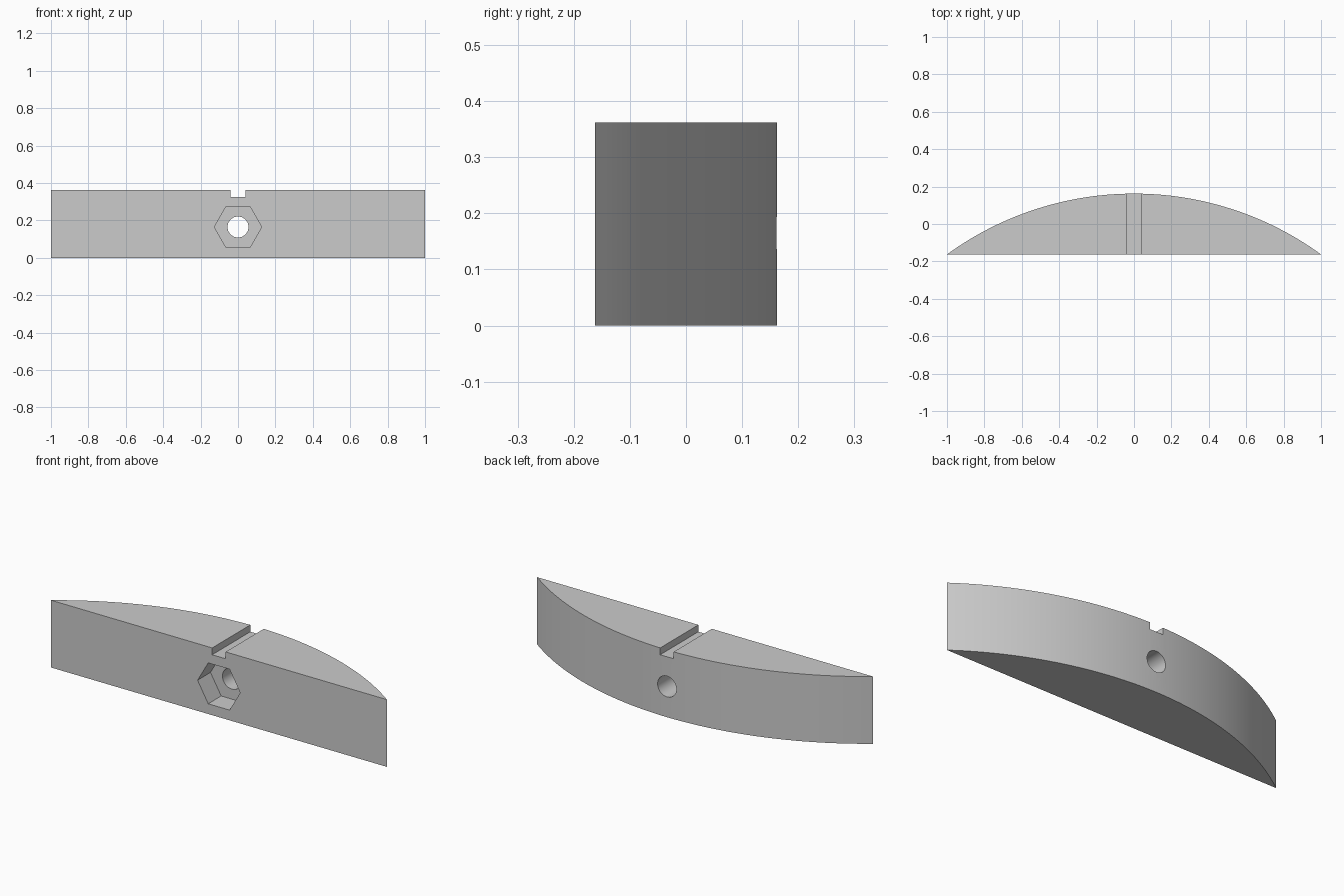
import bpy
import bmesh
import math

old = bpy.data.objects.get("Cube")
if old:
    bpy.data.objects.remove(old, do_unlink=True)

HEIGHT = 0.362
FRONT = -0.1625
RISE = 0.325                                  # depth of the bow from chord to crown
RADIUS = (1 + RISE ** 2) / (2 * RISE)
HALF_ANGLE = math.asin(1 / RADIUS)
ARC_STEPS = 56
HOLE_Z = 0.165

grey = bpy.data.materials.new("plain grey")
grey.use_nodes = True
grey.diffuse_color = (0.6, 0.6, 0.6, 1)
grey.node_tree.nodes["Principled BSDF"].inputs["Base Color"].default_value = (0.6, 0.6, 0.6, 1)


def prism(name, outline, sweep):
    """Extrude a closed outline of 3D points along the sweep vector."""
    bm = bmesh.new()
    face = bm.faces.new([bm.verts.new(p) for p in outline])
    top = bmesh.ops.extrude_face_region(bm, geom=[face])
    moved = [v for v in top["geom"] if isinstance(v, bmesh.types.BMVert)]
    bmesh.ops.translate(bm, vec=sweep, verts=moved)
    bmesh.ops.recalc_face_normals(bm, faces=bm.faces)
    mesh = bpy.data.meshes.new(name)
    bm.to_mesh(mesh)
    bm.free()
    mesh.materials.append(grey)
    obj = bpy.data.objects.new(name, mesh)
    bpy.context.collection.objects.link(obj)
    return obj


def ring(radius, sides, y):
    """Regular polygon around the bolt axis."""
    turns = [2 * math.pi * i / sides for i in range(sides)]
    return [(radius * math.cos(t), y, HOLE_Z + radius * math.sin(t)) for t in turns]


# Bow-shaped block: flat front and curved back
angles = [HALF_ANGLE * (1 - 2 * i / ARC_STEPS) for i in range(ARC_STEPS + 1)]
centre_y = FRONT + RISE - RADIUS
arc = [(RADIUS * math.sin(a), centre_y + RADIUS * math.cos(a), 0) for a in angles]
block = prism("curved_block", arc, (0, 0, HEIGHT))

# Cutters: top groove, hexagonal nut pocket, round bolt hole
groove = [(-0.04, -1, 0.325), (0.04, -1, 0.325), (0.04, -1, 0.5), (-0.04, -1, 0.5)]
cutters = [
    prism("groove_cutter", groove, (0, 2, 0)),
    prism("nut_pocket_cutter", ring(0.127, 6, FRONT - 0.1), (0, 0.21, 0)),
    prism("bolt_hole_cutter", ring(0.056, 48, -0.5), (0, 1, 0)),
]
for cutter in cutters:
    cutter.hide_render = True
    cut = block.modifiers.new(cutter.name, "BOOLEAN")
    cut.operation = "DIFFERENCE"
    cut.solver = "EXACT"
    cut.object = cutter

# Bake the cuts and remove the helpers
bpy.context.view_layer.update()
graph = bpy.context.evaluated_depsgraph_get()
block_mesh = bpy.data.meshes.new_from_object(block.evaluated_get(graph))
block.modifiers.clear()
block.data = block_mesh
for cutter in cutters:
    bpy.data.objects.remove(cutter, do_unlink=True)

# Smooth the curved back and hole, keeping the edges crisp
bpy.ops.object.select_all(action="DESELECT")
block.select_set(True)
bpy.context.view_layer.objects.active = block
bpy.ops.object.shade_smooth_by_angle(angle=math.radians(20))
